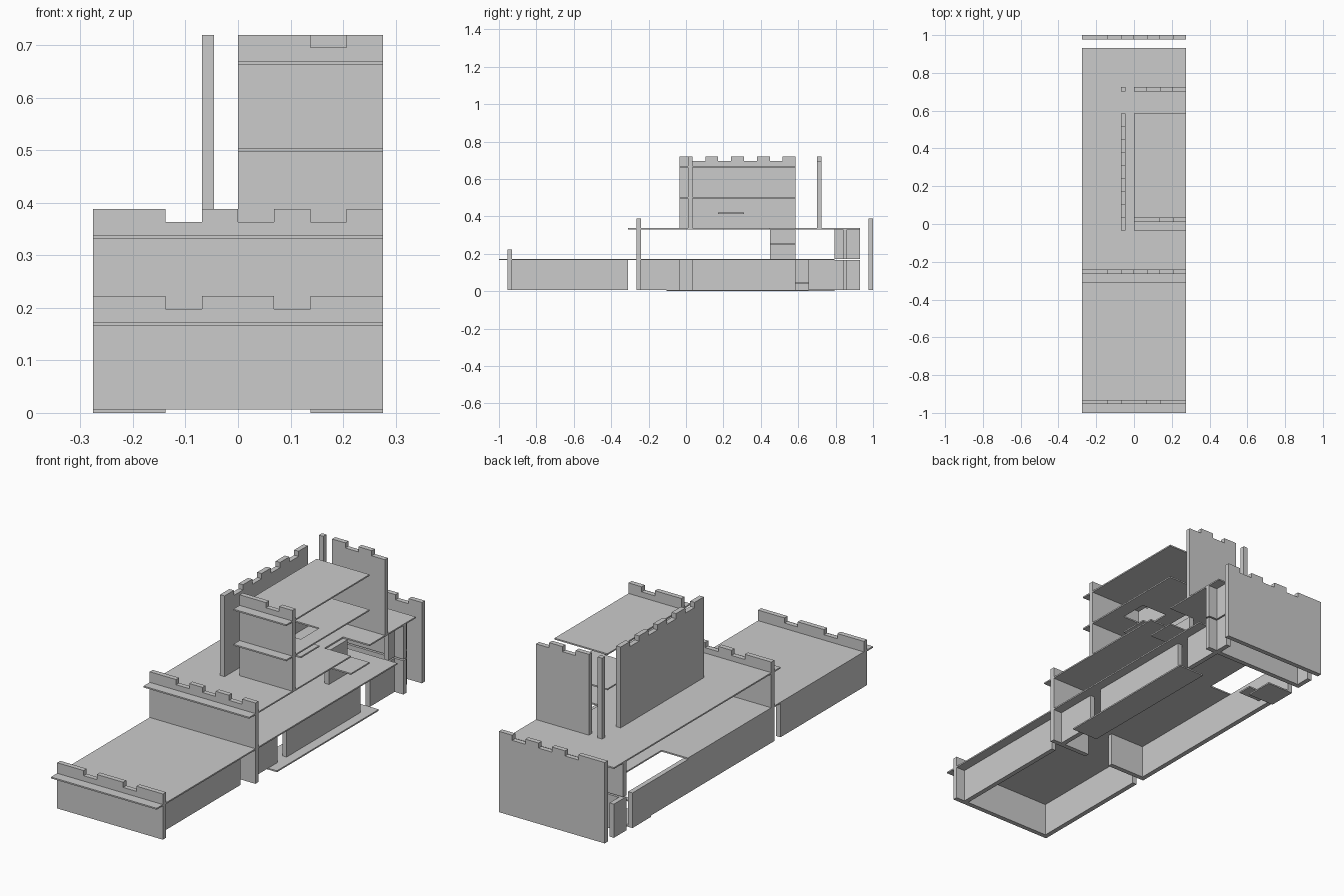
import bpy, bmesh
from mathutils import Vector

if "Cube" in bpy.data.objects:
    bpy.data.objects.remove(bpy.data.objects["Cube"])

C = 2 / 29            # tile size
H = 0.1657            # storey height
S = 0.0067            # slab thickness
T = C / 3             # wall thickness
LOW, HIGH = 0.0322, 0.0565   # parapet notch / merlon heights above the slab base


def X(i): return -4 * C + i * C
def Y(j): return -1 + j * C


def finish(bm, name):
    bmesh.ops.dissolve_limit(bm, angle_limit=0.01, verts=bm.verts, edges=bm.edges)
    bmesh.ops.recalc_face_normals(bm, faces=bm.faces)
    me = bpy.data.meshes.new(name)
    bm.to_mesh(me)
    bm.free()
    ob = bpy.data.objects.new(name, me)
    bpy.context.collection.objects.link(ob)
    return ob


def extrude(bm, vec):
    r = bmesh.ops.extrude_face_region(bm, geom=bm.faces[:])
    moved = [v for v in r['geom'] if isinstance(v, bmesh.types.BMVert)]
    bmesh.ops.translate(bm, verts=moved, vec=Vector(vec))


def slab(name, z, i0, i1, j0, j1, hole=None):
    """Floor made of tiles; hole is (i0, i1, j0, j1)."""
    bm = bmesh.new()
    for i in range(i0, i1):
        for j in range(j0, j1):
            if hole and hole[0] <= i < hole[1] and hole[2] <= j < hole[3]:
                continue
            q = [(i, j), (i + 1, j), (i + 1, j + 1), (i, j + 1)]
            bm.faces.new([bm.verts.new((X(a), Y(b), z)) for a, b in q])
    bmesh.ops.remove_doubles(bm, verts=bm.verts, dist=1e-4)
    extrude(bm, (0, 0, S))
    return finish(bm, name)


def wall(name, axis, line, a, b, lo, hi, merlons=None, door=None):
    """Wall along x (on the back edge of row `line`) or y (left edge of column `line`)."""
    z0 = lo * H + S
    pts = [(a, z0)]
    if door:
        pts += [(door[0], z0), (door[0], H), (door[1], H), (door[1], z0)]
    pts.append((b, z0))
    if merlons:
        top = []
        for k, m in enumerate(merlons):
            h = hi * H + (HIGH if m == 'H' else LOW)
            if top and abs(top[-1][1] - h) < 1e-6:
                top[-1] = (a + k + 1, h)
            else:
                top += [(a + k, h), (a + k + 1, h)]
        pts += top[::-1]
    else:
        pts += [(b, hi * H), (a, hi * H)]
    bm = bmesh.new()
    if axis == 'x':
        y = Y(line + 1) - T
        bm.faces.new([bm.verts.new((X(u), y, z)) for u, z in pts])
        extrude(bm, (0, T, 0))
    else:
        bm.faces.new([bm.verts.new((X(line), Y(u), z)) for u, z in pts])
        extrude(bm, (T, 0, 0))
    return finish(bm, name)


# floors and roofs
slab("ground_floor_right", 0, 6, 8, 13, 24)
slab("ground_floor_left", 0, 0, 2, 24, 26)
slab("first_floor", H, 0, 8, 0, 26, (0, 2, 20, 26))
slab("second_floor", 2 * H, 0, 8, 10, 28, (6, 8, 21, 23))
slab("tower_floor", 3 * H, 4, 8, 14, 23, (5, 7, 17, 19))
slab("tower_roof", 4 * H, 4, 8, 14, 23)

# stair landings
slab("lower_stair_step", 0.041, 0, 2, 23, 24)
slab("middle_stair_landing", 1.5 * H, 6, 8, 21, 23)
slab("tower_stair_landing", 2.5 * H, 5, 7, 17, 19)

# crenellated cross walls
wall("front_wall", 'x', 0, 0, 8, 0, 1, "HHLHHLHH")
wall("middle_wall", 'x', 10, 0, 8, 0, 2, "HHLHLHLH", door=(3, 5))
wall("back_wall", 'x', 28, 0, 8, 0, 2, "HHLHLHLH")
wall("tower_front_wall", 'x', 14, 4, 8, 2, 4, "HHLH")
wall("tower_back_wall", 'x', 24, 4, 8, 2, 4, "HLHL")
wall("tower_side_wall", 'y', 3, 14, 23, 2, 4, "HLHLHLHLH")

# plain inner cross wall near the back
for n in (0, 1):
    wall(f"rear_inner_wall_{n}", 'x', 26, 0, 8, n, n + 1)

# left side walls (doorway between the last two)
for n, (a, b) in enumerate([(1, 10), (11, 26), (27, 28)]):
    wall(f"left_wall_{n}", 'y', 0, a, b, 0, 1)

# right side walls (doorways between them)
for n, (a, b) in enumerate([(1, 10), (11, 14), (15, 23), (24, 28)]):
    wall(f"right_wall_{n}", 'y', 7, a, b, 0, 1)
wall("right_rear_upper_wall", 'y', 7, 26, 28, 1, 2)
wall("stair_wall", 'y', 6, 21, 23, 1, 2)

# square post at the tower's back left corner
bm = bmesh.new()
y1 = Y(25)
bm.faces.new([bm.verts.new((X(3) + a * T, y1 - b * T, 2 * H + S))
              for a, b in [(0, 0), (1, 0), (1, 1), (0, 1)]])
extrude(bm, (0, 0, 2 * H + HIGH - S))
finish(bm, "tower_corner_post")
